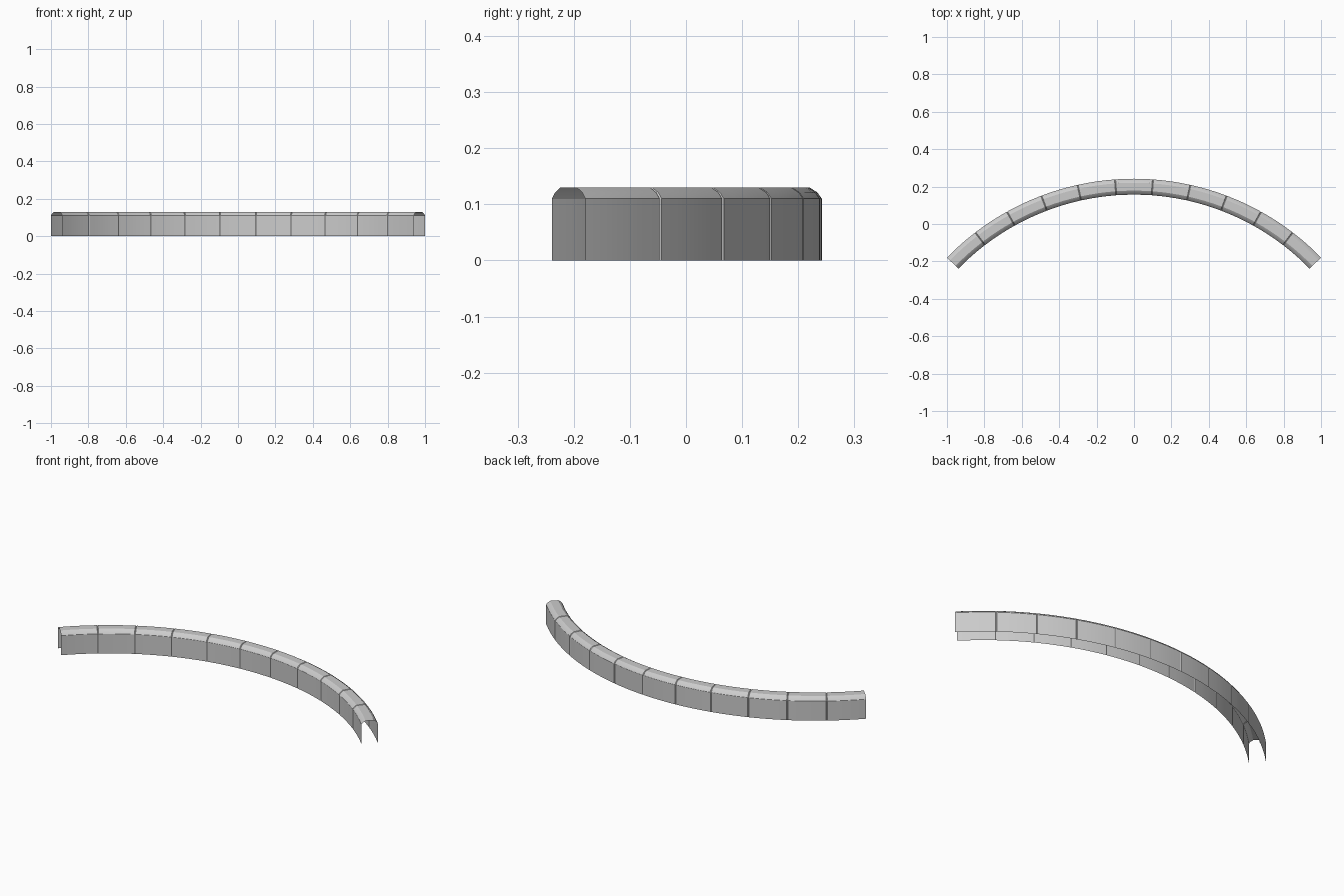
import bpy, bmesh, math

if "Cube" in bpy.data.objects:
    bpy.data.objects.remove(bpy.data.objects["Cube"])

COUNT = 11                      # identical wall pieces along the arc
R_OUT, WIDTH = 1.397, 0.085
R_MID = R_OUT - WIDTH / 2
CY = 0.242 - R_OUT              # arc centre
HALF = math.asin(1.0 / R_OUT)
STEP = 2 * HALF / COUNT
GROOVE = 0.003

# Half cross-section (offset from centre line, height), open at the bottom
half = [(WIDTH / 2, 0.0), (WIDTH / 2, 0.11), (0.035, 0.121), (0.021, 0.13)]
profile = half + [(-u, z) for u, z in reversed(half)]


def wall_piece(name, start, end):
    """Sweep the open shell; seams between pieces are slightly sunken."""
    edge = GROOVE / R_MID
    mid = [start + edge + (end - start - 2 * edge) * i / 4 for i in range(5)]
    angles = [start] + mid + [end]
    bm = bmesh.new()
    rings = []
    for i, a in enumerate(angles):
        sunk = ((i == 0 and start > -HALF + 0.01)
                or (i == len(angles) - 1 and end < HALF - 0.01))
        ring = []
        for u, z in profile:
            if sunk:
                u -= math.copysign(GROOVE * 0.7, u)
                z = max(0.0, z - GROOVE * 0.7) if z > 0.115 else z
            r = R_MID + u
            ring.append(bm.verts.new((r * math.sin(a), CY + r * math.cos(a), z)))
        rings.append(ring)
    for r0, r1 in zip(rings, rings[1:]):
        for j in range(len(profile) - 1):
            bm.faces.new((r0[j], r0[j + 1], r1[j + 1], r1[j]))
    # Make the faces point away from the hollow
    bm.normal_update()
    top = max(bm.faces, key=lambda f: f.calc_center_median().z)
    if top.normal.z < 0:
        bmesh.ops.reverse_faces(bm, faces=bm.faces[:])
    mesh = bpy.data.meshes.new(name)
    bm.to_mesh(mesh)
    bm.free()
    ob = bpy.data.objects.new(name, mesh)
    bpy.context.collection.objects.link(ob)
    return ob


pieces = [wall_piece(f"wall_piece_{i + 1}", -HALF + i * STEP, -HALF + (i + 1) * STEP)
          for i in range(COUNT)]

# Smooth along the curve, crisp at chamfers and seams
for ob in pieces:
    ob.select_set(True)
bpy.context.view_layer.objects.active = pieces[0]
bpy.ops.object.shade_smooth_by_angle(angle=math.radians(25))
